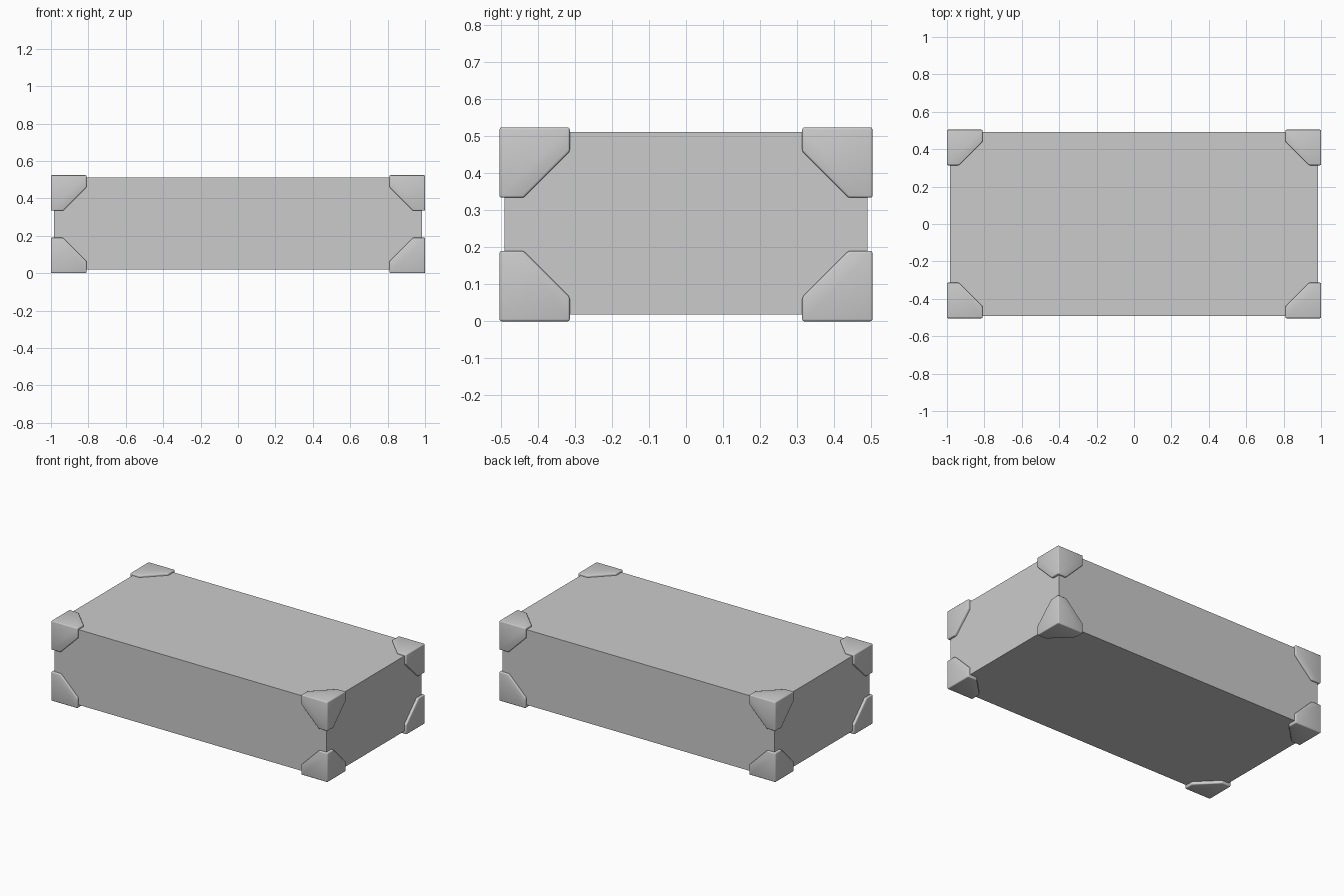
import bpy, bmesh
from mathutils import Vector

if "Cube" in bpy.data.objects:
    bpy.data.objects.remove(bpy.data.objects["Cube"])

CENTRE = Vector((0, 0, 0.262))
HALF = Vector((1.0, 0.504, 0.262))   # outer extent of the corner guards


def make_object(name, bm, location):
    mesh = bpy.data.meshes.new(name)
    bm.to_mesh(mesh)
    bm.free()
    obj = bpy.data.objects.new(name, mesh)
    obj.location = location
    bpy.context.collection.objects.link(obj)
    return obj


# Main box, slightly inset from the guards
bm = bmesh.new()
bmesh.ops.create_cube(bm, size=1)
bmesh.ops.scale(bm, vec=(1.968, 0.982, 0.492), verts=bm.verts)
make_object("box_body", bm, (0, 0, 0.265))

# One corner guard: three clipped-square flaps meeting at the corner
SIZE, CUT = 0.19, 0.065
flap = [(0, 0), (SIZE, 0), (SIZE, CUT), (CUT, SIZE), (0, SIZE)]
bm = bmesh.new()
for axis in range(3):
    u, v = (axis + 1) % 3, (axis + 2) % 3
    verts = []
    for a, b in flap:
        p = HALF.copy()
        p[u] -= a
        p[v] -= b
        verts.append(bm.verts.new(p))
    bm.faces.new(verts)
bmesh.ops.remove_doubles(bm, verts=bm.verts, dist=1e-5)
for f in bm.faces:
    f.smooth = True
guards = make_object("corner_guards", bm, CENTRE)

# Thickness, softened edges, then mirrored to all eight corners
solid = guards.modifiers.new("thickness", "SOLIDIFY")
solid.thickness = 0.03
solid.offset = -1
solid.use_even_offset = True
bevel = guards.modifiers.new("soft_edges", "BEVEL")
bevel.width = 0.006
bevel.segments = 3
bevel.limit_method = "ANGLE"
mirror = guards.modifiers.new("eight_corners", "MIRROR")
mirror.use_axis = (True, True, True)
